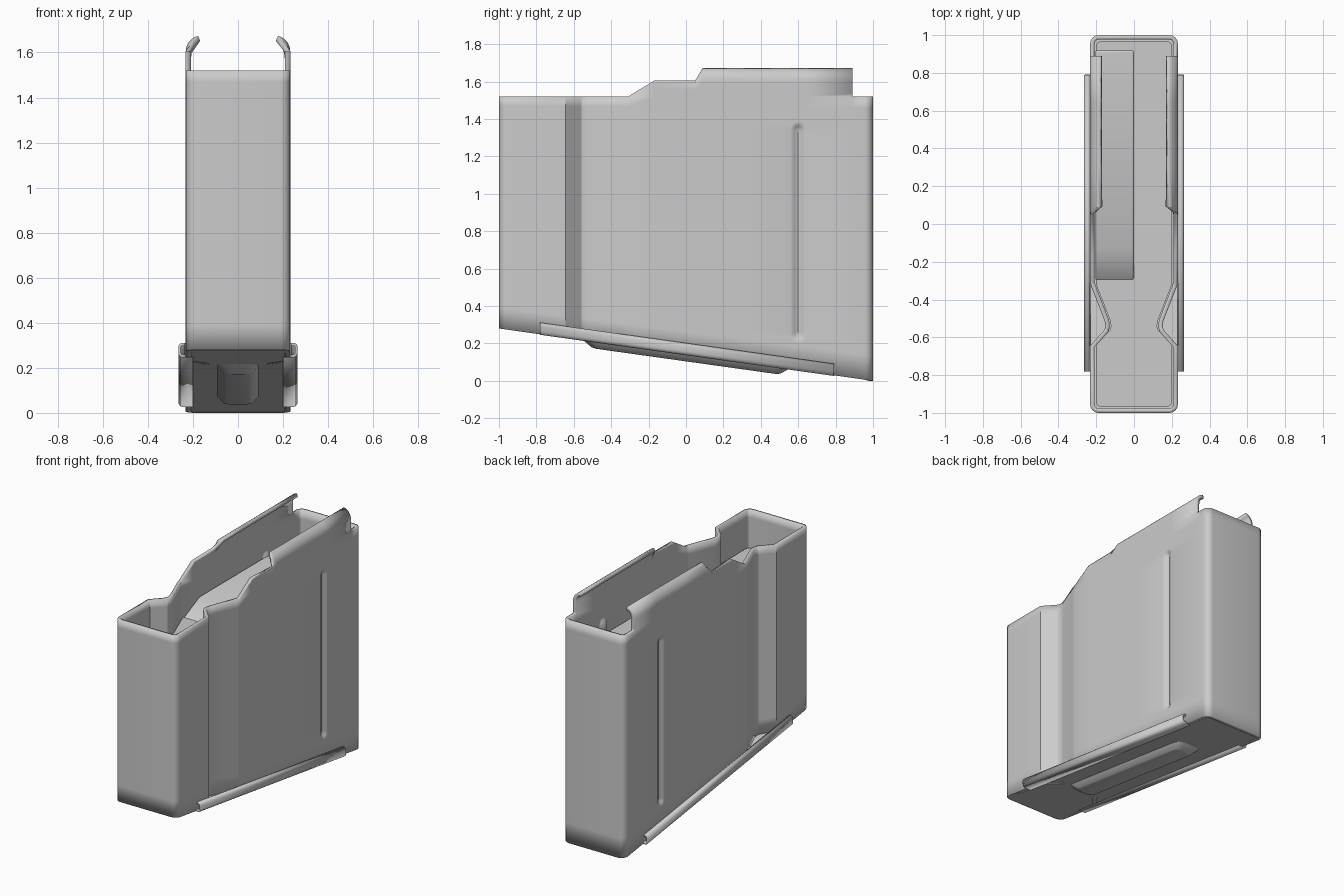
import bpy, bmesh, math

if "Cube" in bpy.data.objects:
    bpy.data.objects.remove(bpy.data.objects["Cube"])

TOP, W, WALL = 1.52, 0.232, 0.024


def bottom(y):
    return 0.14 * (1 - y)


def lerp_table(v, table):
    for (a, p), (b, q) in zip(table, table[1:]):
        if v <= b:
            return p + (q - p) * max(0, v - a) / (b - a)
    return table[-1][1]


def finish(bm, name, thickness=0, bevel=0, angle=30, fix=True):
    bmesh.ops.remove_doubles(bm, verts=bm.verts, dist=0.0004)
    if fix:
        bmesh.ops.recalc_face_normals(bm, faces=bm.faces)
    me = bpy.data.meshes.new(name)
    bm.to_mesh(me)
    bm.free()
    ob = bpy.data.objects.new(name, me)
    bpy.context.collection.objects.link(ob)
    if thickness:
        m = ob.modifiers.new("thickness", 'SOLIDIFY')
        m.thickness, m.offset = thickness, -1
    if bevel:
        m = ob.modifiers.new("bevel", 'BEVEL')
        m.width, m.segments, m.limit_method = bevel, 3, 'ANGLE'
    bpy.ops.object.select_all(action='DESELECT')
    bpy.context.view_layer.objects.active = ob
    ob.select_set(True)
    bpy.ops.object.shade_smooth_by_angle(angle=math.radians(angle))
    return ob


def corner(cx, cy, r, start, n=6):
    return [(cx + r * math.cos(math.radians(start + 90 * i / n)),
             cy + r * math.sin(math.radians(start + 90 * i / n))) for i in range(n + 1)]


def outline(w, l, r, side):
    """Closed counter-clockwise plan: rounded rectangle with given side points."""
    half = corner(w - r, -l + r, r, -90) + side + corner(w - r, l - r, r, 0)
    return half + [(-x, y) for x, y in reversed(half)]


def prism(bm, plan, low, high):
    lo = [bm.verts.new((x, y, low(y))) for x, y in plan]
    hi = [bm.verts.new((x, y, high(y))) for x, y in plan]
    bm.faces.new(lo[::-1])
    bm.faces.new(hi)
    n = len(plan)
    for i in range(n):
        j = (i + 1) % n
        bm.faces.new((lo[i], lo[j], hi[j], hi[i]))


def pinch(w):
    d = w - 0.08
    return [(w, -0.645), (d + 0.004, -0.56), (d, -0.54), (d + 0.003, -0.515), (w - 0.005, -0.33), (w, -0.31)]


# Box body: sheet wall with waist, pressed side grooves and curled lips
rib_y = [0.6 + 0.01 * k for k in range(-4, 5)]
lip_y = [-0.17, 0.05, 0.09, 0.3] + rib_y + [0.89]
plan = outline(W, 1, 0.045, pinch(W) + [(W, y) for y in lip_y])
rows = [0] + [0.09 + 0.0075 * k for k in range(12)] + [0.3, 0.5, 0.7] + \
       [0.83 + 0.0075 * k for k in range(12)] + [0.96, 1]
lip_height = [(-0.31, TOP), (-0.17, 1.605), (0.05, 1.607), (0.09, 1.699), (0.9, 1.699)]


def groove(y, z):
    d = math.hypot(y - 0.6, max(0.25 - z, 0, z - 1.34))
    return 0.02 * (0.5 + 0.5 * math.cos(math.pi * d / 0.04)) if d < 0.04 else 0


bm = bmesh.new()
grid = []
for x, y in plan:
    col = []
    for t in rows:
        z = bottom(y) + (TOP - bottom(y)) * t
        col.append(bm.verts.new((x - math.copysign(groove(y, z), x), y, z)))
    grid.append(col)
for i in range(len(plan)):
    a, b = grid[i], grid[(i + 1) % len(plan)]
    for k in range(len(rows) - 1):
        bm.faces.new((a[k], b[k], b[k + 1], a[k + 1]))


def lip_column(x, y):
    col = []
    for k in range(13):
        s = TOP + (lerp_table(y, lip_height) - TOP) * k / 12
        a, r = max(0, s - 1.605) / 0.07, 0.07
        z = min(s, 1.605) + r * math.sin(a)
        col.append(bm.verts.new((x - math.copysign(r * (1 - math.cos(a)), x), y, z)))
    return col


for i in range(len(plan)):
    p, q = plan[i], plan[(i + 1) % len(plan)]
    if all(-0.32 < v[1] < 0.891 for v in (p, q)) and p[0] * q[0] > 0:
        a, b = lip_column(*p), lip_column(*q)
        for k in range(12):
            bm.faces.new((a[k], b[k], b[k + 1], a[k + 1]))
bmesh.ops.dissolve_degenerate(bm, dist=0.0001, edges=bm.edges)
finish(bm, "box_body", thickness=WALL, fix=False)

# Floor plate lying along the sloping underside
bm = bmesh.new()
prism(bm, outline(W - 0.003, 0.997, 0.045, []), bottom, lambda y: bottom(y) + 0.02)
finish(bm, "floor_plate")

# Curled rails clasping both lower edges
rail = [(0.2, 0), (0.245, 0)] + \
       [(0.245 + 0.02 * math.sin(a), 0.02 - 0.02 * math.cos(a)) for a in (0.5, 1.0, 1.57)] + \
       [(0.245 + 0.02 * math.cos(a), 0.045 + 0.02 * math.sin(a)) for a in (0, 0.5, 1.0, 1.57)] + [(0.234, 0.063)]
for s, name in ((1, "right_rail"), (-1, "left_rail")):
    bm = bmesh.new()
    ends = [[bm.verts.new((s * x, y, bottom(y) - 0.003 + h)) for x, h in rail] for y in (-0.78, 0.79)]
    for k in range(len(rail) - 1):
        f = [ends[0][k], ends[1][k], ends[1][k + 1], ends[0][k + 1]]
        bm.faces.new(f[::-1] if s > 0 else f)
    bm.normal_update()
    if sum(f.normal.x * s for f in bm.faces) < 0:
        bmesh.ops.reverse_faces(bm, faces=bm.faces)
    finish(bm, name, thickness=0.012, fix=False)

# Raised stiffening boss under the floor plate
bm = bmesh.new()
loops = []
for w, l, d in ((0.095, 0.56, -0.005), (0.085, 0.54, 0.006), (0.065, 0.505, 0.031), (0.05, 0.48, 0.036)):
    loops.append([bm.verts.new((x, y, bottom(y) - d)) for x, y in outline(w, l, w * 0.6, [])])
for a, b in zip(loops, loops[1:]):
    for i in range(len(a)):
        j = (i + 1) % len(a)
        bm.faces.new((a[i], a[j], b[j], b[i]))
bm.faces.new(loops[0])
bm.faces.new(loops[-1])
finish(bm, "floor_boss", angle=50)

# Inner platform following the waist of the box
bm = bmesh.new()
prism(bm, outline(W - 0.03, 0.968, 0.03, pinch(W - 0.03)), lambda y: 1.24, lambda y: 1.27)
finish(bm, "platform")

# Off-centre raised step on the platform, with a ramp at the front
bm = bmesh.new()
profile = [(-0.31, 1.255), (-0.29, 1.275), (-0.13, 1.35), (0.92, 1.35), (0.92, 1.255)]
sides = [[bm.verts.new((x, y, z)) for y, z in profile] for x in (-0.205, 0.0)]
bm.faces.new(sides[0])
bm.faces.new(sides[1][::-1])
for i in range(5):
    j = (i + 1) % 5
    bm.faces.new((sides[0][i], sides[1][i], sides[1][j], sides[0][j]))
finish(bm, "platform_step", bevel=0.02, angle=40)
